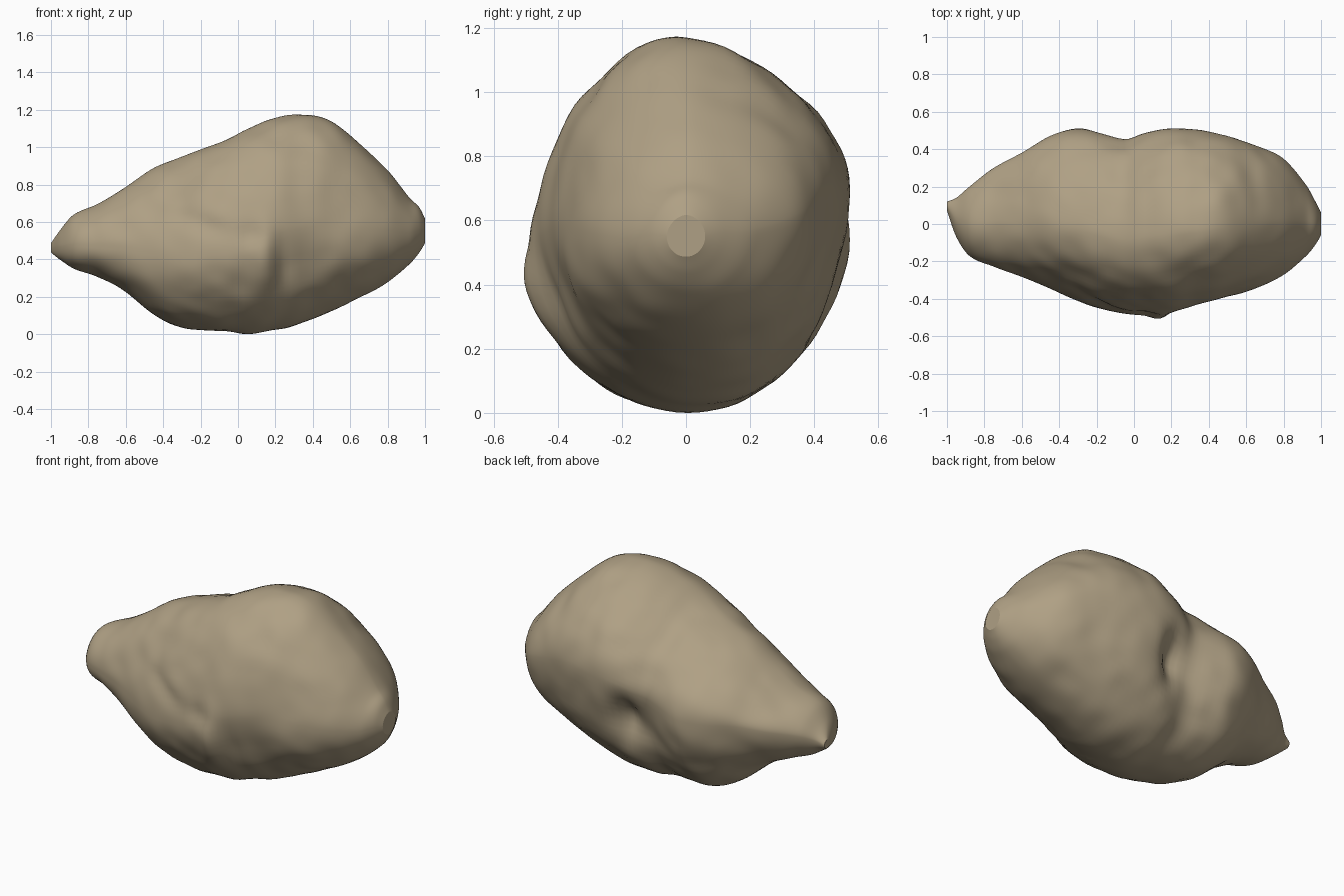
import bpy, bmesh, math
from mathutils import Vector, noise

if "Cube" in bpy.data.objects:
    bpy.data.objects.remove(bpy.data.objects["Cube"])

# Outline stations along the length: x, bottom z, top z, front y, back y
STATIONS = [
    (-1.00, .44, .49, .07, .12), (-.95, .40, .56, -.07, .14), (-.88, .355, .64, -.17, .20),
    (-.75, .31, .70, -.225, .30), (-.60, .23, .79, -.28, .38), (-.45, .11, .89, -.34, .465),
    (-.30, .04, .95, -.40, .50), (-.18, .025, 1.0, -.445, .485), (-.05, .015, 1.045, -.475, .46),
    (.05, .005, 1.10, -.485, .49), (.17, .02, 1.15, -.48, .515), (.30, .05, 1.18, -.445, .51),
    (.48, .12, 1.15, -.39, .475), (.65, .20, 1.02, -.34, .42), (.80, .28, .88, -.27, .35),
    (.92, .38, .73, -.17, .21), (.97, .44, .68, -.11, .12), (1.00, .49, .62, -.06, .06)]


def slope(i, k):
    a, b = STATIONS[max(i - 1, 0)], STATIONS[min(i + 1, len(STATIONS) - 1)]
    return (b[k] - a[k]) / (b[0] - a[0])


def outline(x):
    """Smooth interpolation of the stations."""
    i = 0
    while i < len(STATIONS) - 2 and x > STATIONS[i + 1][0]:
        i += 1
    a, b = STATIONS[i], STATIONS[i + 1]
    h = b[0] - a[0]
    t = (x - a[0]) / h
    return [(2*t**3 - 3*t*t + 1) * a[k] + (3*t*t - 2*t**3) * b[k]
            + h * ((t**3 - 2*t*t + t) * slope(i, k) + (t**3 - t*t) * slope(i + 1, k))
            for k in range(1, 5)]


# Dents (+) and bumps (-): side (-1 front, 1 back), x, z, radius x, radius z, depth, tilt
DENTS = [
    (-1, .08, .54, .07, .06, .025, 0), (-1, .24, .36, .05, .15, .03, .1),
    (-1, .36, .40, .10, .12, .03, 0), (-1, -.22, .60, .20, .05, .02, -.3),
    (-1, .14, .40, .07, .16, -.03, 0), (-1, -.28, .36, .18, .11, -.015, 0),
    (-1, .58, .42, .12, .12, -.015, 0),
    (1, .09, .47, .07, .11, .07, 0), (1, .06, .42, .16, .15, .05, 0),
    (1, -.35, .50, .15, .15, -.01, 0)]


def dent_depth(side, x, z):
    total = 0
    for s, cx, cz, rx, rz, depth, tilt in DENTS:
        if s == side:
            dx, dz = x - cx, z - cz
            u = (dx * math.cos(tilt) + dz * math.sin(tilt)) / rx
            v = (dz * math.cos(tilt) - dx * math.sin(tilt)) / rz
            total += depth * math.exp(-(u * u + v * v))
    return total


def rock_point(x, angle):
    zlo, zhi, front, back = outline(x)
    mid_y, mid_z = (front + back) / 2, (zlo + zhi) / 2
    fade = 1 - x * x
    c, s = math.cos(angle), math.sin(angle)
    # fullness of each quarter of the section
    if s > 0:
        full = 1.85 if c > 0 else 1.75
    else:
        full = 2.0 if c > 0 else 2.05 + .3 * min(1, max(0, -x * 2))
    cy = math.copysign(abs(c) ** (2 / full), c)
    cz = math.copysign(abs(s) ** (2 / full), s)
    # widest level sits lower on the front and higher on the back
    belt = mid_z + fade * (.09 if c > 0 else .06) * c
    y = mid_y + cy * ((back - mid_y) if c > 0 else (mid_y - front)) - .07 * fade * max(cz, 0) ** 2
    z = belt + cz * ((zhi - belt) if s > 0 else (belt - zlo))
    side = 1 if c > 0 else -1
    y -= side * dent_depth(side, x, z) * min(1, abs(c) * 2)
    p = Vector((x, y, z))
    # gentle lumps, fading at the two tips
    lump = .016 * noise.noise(p * 3.2 + Vector((4, 1, 7))) + .012 * noise.noise(p * 8)
    flat = .35 + .65 * abs(c * s) * 2
    return p + Vector((0, c, s)) * lump * flat * max(fade, 0) ** .5


# Rock body: closed loft of rings along x
RINGS, SIDES = 110, 96
bm = bmesh.new()
rings = []
for i in range(RINGS + 1):
    x = -math.cos(math.pi * i / RINGS)
    rings.append([bm.verts.new(rock_point(x, 2 * math.pi * j / SIDES)) for j in range(SIDES)])
for a, b in zip(rings, rings[1:]):
    for j in range(SIDES):
        k = (j + 1) % SIDES
        bm.faces.new((a[j], a[k], b[k], b[j]))
bm.faces.new(rings[0])
bm.faces.new(rings[-1])
bmesh.ops.recalc_face_normals(bm, faces=bm.faces)
low = min(v.co.z for v in bm.verts)
for v in bm.verts:
    v.co.z -= low
for f in bm.faces:
    f.smooth = len(f.verts) == 4
mesh = bpy.data.meshes.new("rock")
bm.to_mesh(mesh)
bm.free()
rock = bpy.data.objects.new("rock", mesh)
bpy.context.collection.objects.link(rock)

mat = bpy.data.materials.new("tan stone")
mat.diffuse_color = (.43, .352, .232, 1)
mat.use_nodes = True
mat.node_tree.nodes["Principled BSDF"].inputs["Base Color"].default_value = mat.diffuse_color
mesh.materials.append(mat)
